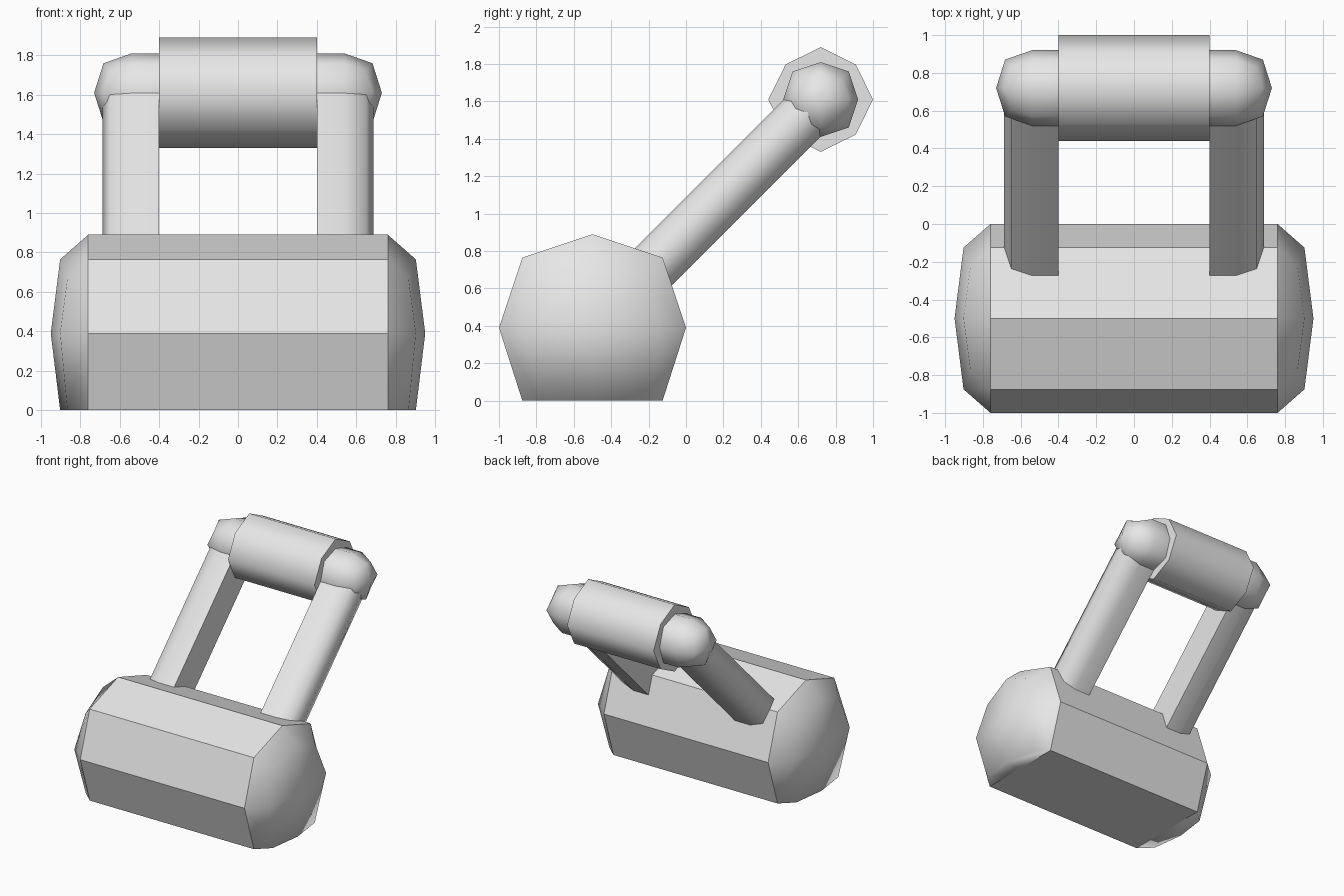
import bpy
import bmesh
import math
from mathutils import Vector

cube = bpy.data.objects.get("Cube")
if cube:
    bpy.data.objects.remove(cube, do_unlink=True)

grey = bpy.data.materials.new("light_grey")
grey.use_nodes = True
grey.diffuse_color = (0.8, 0.8, 0.8, 1)
grey.node_tree.nodes["Principled BSDF"].inputs["Base Color"].default_value = (0.8, 0.8, 0.8, 1)


def finish(name, bm, mirrored):
    """Turn a bmesh into an object, optionally mirrored across x = 0."""
    bmesh.ops.recalc_face_normals(bm, faces=bm.faces)
    mesh = bpy.data.meshes.new(name)
    bm.to_mesh(mesh)
    bm.free()
    mesh.materials.append(grey)
    obj = bpy.data.objects.new(name, mesh)
    bpy.context.collection.objects.link(obj)
    if mirrored:
        mod = obj.modifiers.new("mirror", "MIRROR")
        mod.use_mirror_merge = True
    return obj


def rounded_end(x_in, x_mid, bulge, radius, cy, cz, smooth_sides, flat_bottom=False):
    """Straight eight-sided stretch from x_in to x_mid, then a low-poly dome."""
    bm = bmesh.new()
    bmesh.ops.create_cube(bm, size=2)
    bmesh.ops.subdivide_edges(bm, edges=bm.edges[:], cuts=1, use_grid_fill=True)
    # Round the cube: face centres stay out, edges and corners pull in
    pull = {1: 1.0, 2: 0.75, 3: 0.5556}
    for v in bm.verts:
        v.co *= pull[sum(abs(c) > 0.1 for c in v.co)]
    bmesh.ops.delete(bm, geom=[v for v in bm.verts if v.co.x < -0.1], context="VERTS")
    for v in bm.verts:
        low = v.co.z < -0.1
        v.co = Vector((x_mid + bulge * v.co.x, cy + radius * v.co.y, cz + radius * v.co.z))
        if flat_bottom and low:
            v.co.z = 0
    for f in bm.faces:
        f.smooth = True
    rim = [e for e in bm.edges if e.is_boundary]
    new = bmesh.ops.extrude_edge_only(bm, edges=rim)["geom"]
    for g in new:
        if isinstance(g, bmesh.types.BMVert):
            g.co.x = x_in
        elif isinstance(g, bmesh.types.BMFace):
            g.smooth = smooth_sides
    return bm


def prism(profile, start, end, u, v):
    """Extrude a 2D profile, laid out along u and v, from start to end."""
    bm = bmesh.new()
    rings = [[bm.verts.new(p + u * a + v * b) for a, b in profile] for p in (start, end)]
    n = len(profile)
    for i in range(n):
        j = (i + 1) % n
        f = bm.faces.new((rings[0][i], rings[0][j], rings[1][j], rings[1][i]))
        f.smooth = True
    for ring in rings:
        bm.faces.new(ring)
    return bm


X, Y, Z = Vector((1, 0, 0)), Vector((0, 1, 0)), Vector((0, 0, 1))
pivot = Vector((0, 0.72, 1.61))
inner = 0.40

# Main body: faceted barrel with domed ends and a flat base
finish("body", rounded_end(0, 0.76, 0.19, 0.5, -0.5, 0.39, False, True), True)

# Knuckles on both sides of the roller
finish("knuckles", rounded_end(inner, 0.54, 0.19, 0.2, pivot.y, pivot.z, True), True)

# Slanted arms, flat on the inside and rounded on the outside
along = (Y + Z).normalized()
across = (Z - Y).normalized()
arm_profile = [(inner, -0.14), (0.54, -0.14), (0.65, -0.105), (0.687, 0),
               (0.65, 0.105), (0.54, 0.14), (inner, 0.14)]
arms = prism(arm_profile, pivot, pivot - along * 1.45, X, across)
for face in arms.faces:
    if all(abs(v.co.x - inner) < 1e-4 for v in face.verts):
        face.smooth = False
finish("arms", arms, True)

# Roller between the knuckles
roller_profile = []
for i in range(8):
    r = 0.28 if i % 2 == 0 else 0.265
    a = math.radians(45 * i)
    roller_profile.append((r * math.cos(a), r * math.sin(a)))
finish("roller", prism(roller_profile, pivot - X * inner, pivot + X * inner, Y, Z), False)
